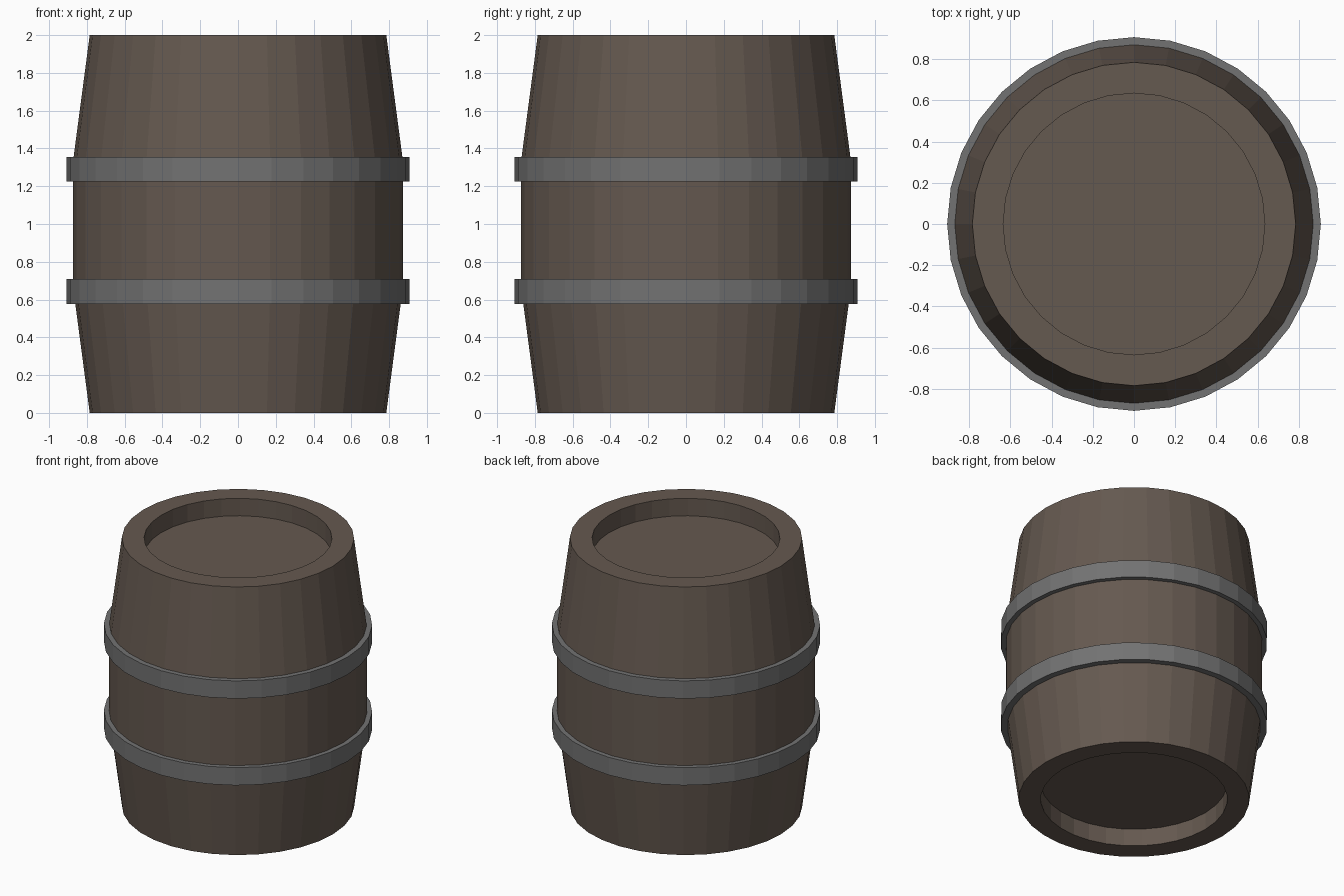
import bpy
import bmesh
from math import cos, sin, pi

if "Cube" in bpy.data.objects:
    bpy.data.objects.remove(bpy.data.objects["Cube"])

SIDES = 32


def material(name, color):
    mat = bpy.data.materials.new(name)
    mat.diffuse_color = (*color, 1)
    mat.use_nodes = True
    mat.node_tree.nodes["Principled BSDF"].inputs["Base Color"].default_value = mat.diffuse_color
    return mat


def lathe(name, profile, mat, closed=False):
    """Revolve (radius, z) points around z; open profiles get end caps."""
    bm = bmesh.new()
    rings = [[bm.verts.new((r * cos(2 * pi * i / SIDES), r * sin(2 * pi * i / SIDES), z))
              for i in range(SIDES)] for r, z in profile]
    pairs = list(zip(rings, rings[1:]))
    if closed:
        pairs.append((rings[-1], rings[0]))
    else:
        bm.faces.new(rings[0])
        bm.faces.new(rings[-1])
    for a, b in pairs:
        for i in range(SIDES):
            j = (i + 1) % SIDES
            bm.faces.new((a[i], a[j], b[j], b[i]))
    bmesh.ops.recalc_face_normals(bm, faces=bm.faces)
    mesh = bpy.data.meshes.new(name)
    bm.to_mesh(mesh)
    bm.free()
    mesh.materials.append(mat)
    obj = bpy.data.objects.new(name, mesh)
    bpy.context.collection.objects.link(obj)
    return obj


wood = material("dark_wood", (0.13, 0.10, 0.08))
iron = material("iron", (0.17, 0.17, 0.17))

# Wooden body with recessed heads at both ends
lathe("barrel_body", [(0.635, 0.13), (0.635, 0), (0.785, 0), (0.873, 0.665),
                      (0.873, 1.335), (0.785, 2), (0.635, 2), (0.635, 1.87)], wood)

# Two iron hoops
for name, z in (("lower_hoop", 0.643), ("upper_hoop", 1.29)):
    h = 0.066
    lathe(name, [(0.86, z - h), (0.907, z - h), (0.907, z + h), (0.86, z + h)], iron, closed=True)
